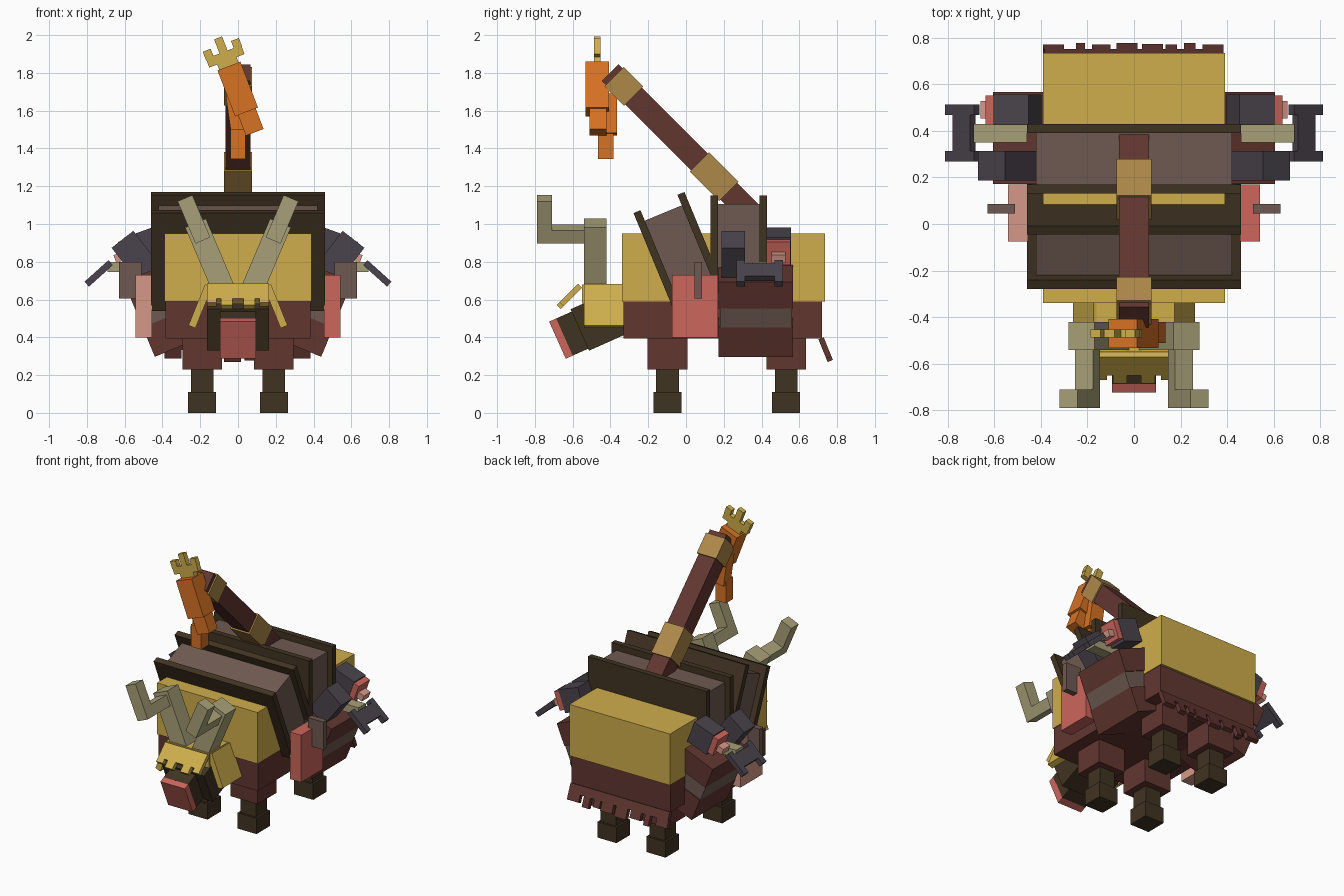
import bpy
from math import radians
from mathutils import Euler, Vector

if "Cube" in bpy.data.objects:
    bpy.data.objects.remove(bpy.data.objects["Cube"])


def srgb(*rgb):
    lin = [((c / 255 + 0.055) / 1.055) ** 2.4 for c in rgb]
    return (*lin, 1)


def material(name, *rgb):
    m = bpy.data.materials.new(name)
    m.diffuse_color = srgb(*rgb)
    m.use_nodes = True
    m.node_tree.nodes["Principled BSDF"].inputs["Base Color"].default_value = m.diffuse_color
    return m


BROWN = material("red_brown", 98, 54, 48)
GOLD = material("gold_wool", 207, 174, 76)
DARK = material("dark_wood", 64, 51, 34)
GREY = material("grey_brown", 110, 90, 81)
SLATE = material("slate", 74, 68, 76)
RED = material("coral_red", 203, 102, 92)
SALMON = material("salmon", 214, 152, 136)
ORANGE = material("orange", 214, 114, 36)
HORN = material("horn", 168, 160, 120)
TAN = material("tan", 174, 136, 74)


def box(name, origin, size, mat, rx=0, ry=0, off=(0, 0, 0)):
    """Box at origin plus a local offset, tilted by rx / ry degrees."""
    rot = Euler((radians(rx), radians(ry), 0))
    loc = Vector(origin) + rot.to_matrix() @ Vector(off)
    bpy.ops.mesh.primitive_cube_add(size=1, location=loc, rotation=rot)
    ob = bpy.context.object
    ob.name = name
    ob.scale = size
    ob.data.materials.append(mat)
    return ob


def span(name, x, y, z, mat):
    """Upright box given by its x, y and z ranges."""
    mid = [(r[0] + r[1]) / 2 for r in (x, y, z)]
    return box(name, mid, [abs(r[1] - r[0]) for r in (x, y, z)], mat)


# Body
span("wool_back", (-.39, .39), (-.34, .735), (.59, .95), GOLD)
span("belly", (-.385, .385), (-.33, .72), (.395, .59), BROWN)

# Ragged rear fringe
rear = (0, .715, .395)
box("rear_fringe", rear, (.77, .03, .06), BROWN, 22, 0, (0, 0, -.03))
for x, w, h in ((-.345, .09, .05), (-.23, .04, .07), (-.14, .08, .05),
                (-.03, .09, .07), (.08, .09, .06), (.16, .05, .05),
                (.24, .05, .07), (.34, .09, .05)):
    box("rear_fringe_tooth", rear, (w, .03, h), BROWN, 22, 0, (x, 0, -.06 - h / 2))

# Head and muzzle
box("head", (0, -.439, .494), (.33, .27, .24), DARK, 24)
box("muzzle", (0, -.584, .428), (.19, .13, .215), DARK, 24)
box("nose", (0, -.66, .394), (.19, .045, .215), RED, 24)
span("scalp", (-.16, .16), (-.55, -.33), (.58, .68), GOLD)
brow = (0, -.60, .635)
box("brow", brow, (.33, .11, .03), GOLD, 45)
for x, w, d in ((-.14, .05, .03), (-.06, .06, .05), (.06, .06, .05), (.14, .05, .03)):
    box("brow_tuft", brow, (w, d, .03), GOLD, 45, 0, (x, -.055 - d / 2, 0))

# Tilted saddle pack
pack = (0, -.036, .855)
for y in (-.126, .126):
    box("front_pack_board", pack, (.92, .04, .56), DARK, 22.5, 0, (0, y, 0))
box("front_pack", pack, (.84, .22, .50), GREY, 22.5, 0, (0, 0, -.03))

# Upright saddle pack
for y in (.15, .41):
    span("rear_pack_board", (-.46, .46), (y - .02, y + .02), (.59, 1.15), DARK)
span("rear_pack", (-.42, .42), (.17, .39), (.59, 1.105), GREY)

# Crane beam with two sleeves
beam = (0, -.09, 1.49)
box("crane_beam", beam, (.13, 1.06, .125), BROWN, -45, 0, (0, .09, 0))
box("lower_sleeve", beam, (.15, .22, .145), TAN, -45, 0, (0, .338, 0))
box("upper_sleeve", beam, (.15, .145, .145), TAN, -45, 0, (0, -.338, 0))

# Hanging lure with a clawed foot
lure = (-.048, -.47, 1.836)
box("lure_body", lure, (.13, .125, .26), ORANGE, 0, -21, (0, 0, -.13))
box("lure_wing", (.06, -.465, 1.56), (.10, .09, .16), ORANGE, 0, -21)
box("lure_back", (.0, -.405, 1.58), (.10, .08, .21), ORANGE, 0, -8)
span("lure_neck", (-.04, .04), (-.465, -.385), (1.345, 1.50), ORANGE)
box("claw_palm", lure, (.11, .035, .05), GOLD, 0, -21, (0, 0, .02))
box("claw_bar", lure, (.20, .035, .05), GOLD, 0, -21, (0, 0, .055))
for x, top in ((-.08, .12), (0, .16), (.08, .12)):
    box("claw_toe", lure, (.045, .035, top - .07), GOLD, 0, -21, (x, 0, (top + .07) / 2))

# Parts on both sides
for s, side in ((-1, "left"), (1, "right")):
    # Legs
    for y in (-.098, .53):
        x = .19 * s
        box(side + "_thigh", (x, y, .315), (.21, .21, .17), BROWN)
        box(side + "_shin", (x, y, .17), (.12, .12, .13), DARK)
        box(side + "_hoof", (x, y, .055), (.148, .148, .11), DARK)

    # Ears
    box(side + "_ear", (.20 * s, -.435, .565), (.04, .21, .235), GOLD, 0, -22 * s)

    # Bent horns
    top = (.225 * s, 0, 1.005)
    box(side + "_horn_base", top, (.12, .12, .42), HORN, 0, 23 * s, (0, -.48, -.21))
    box(side + "_horn_bend", top, (.085, .28, .075), HORN, 0, 23 * s, (0, -.65, -.0625))
    box(side + "_horn_tip", top, (.085, .08, .243), HORN, 0, 23 * s, (0, -.75, .0215))

    # Flap with a post
    span(side + "_flap", (.455 * s, .542 * s), (-.075, .17), (.40, .73),
         RED if s > 0 else SALMON)
    span(side + "_flap_post", (.51 * s, .63 * s), (.045, .085), (.605, .80), GREY)

    # Leaning basket built from three planks
    foot = (.445 * s, .37, .295)
    for lo, hi, d, mat in ((0, .168, .395, BROWN), (.168, .276, .38, GREY),
                           (.276, .43, .395, BROWN)):
        box(side + "_basket_plank", foot, (.33, d, hi - lo), mat, 0, 22.5 * s,
            (-.17 * s, 0, (lo + hi) / 2))

    # Rider in the basket
    box(side + "_rider_shoulder", (.544 * s, .25, .832), (.146, .125, .22), SLATE, 0, 38 * s)
    head = (.50 * s, .49, .88)
    box(side + "_rider_hood", head, (.16, .13, .16), SLATE, 0, 20 * s)
    box(side + "_rider_face", head, (.05, .125, .13), RED, 0, 20 * s, (.095 * s, 0, .005))
    box(side + "_rider_nose", head, (.05, .075, .045), SALMON, 0, 20 * s, (.14 * s, 0, -.01))
    span(side + "_rider_arm", (.46 * s, .69 * s), (.35, .43), (.745, .80), HORN)

    # Bow held outward
    bow = (.73 * s, .39, .745)
    box(side + "_bow_stock", bow, (.10, .24, .035), SLATE, 0, 42 * s)
    for y in (-.10, .10):
        box(side + "_bow_tip", bow, (.17, .045, .035), SLATE, 0, 42 * s, (.01 * s, y, 0))
